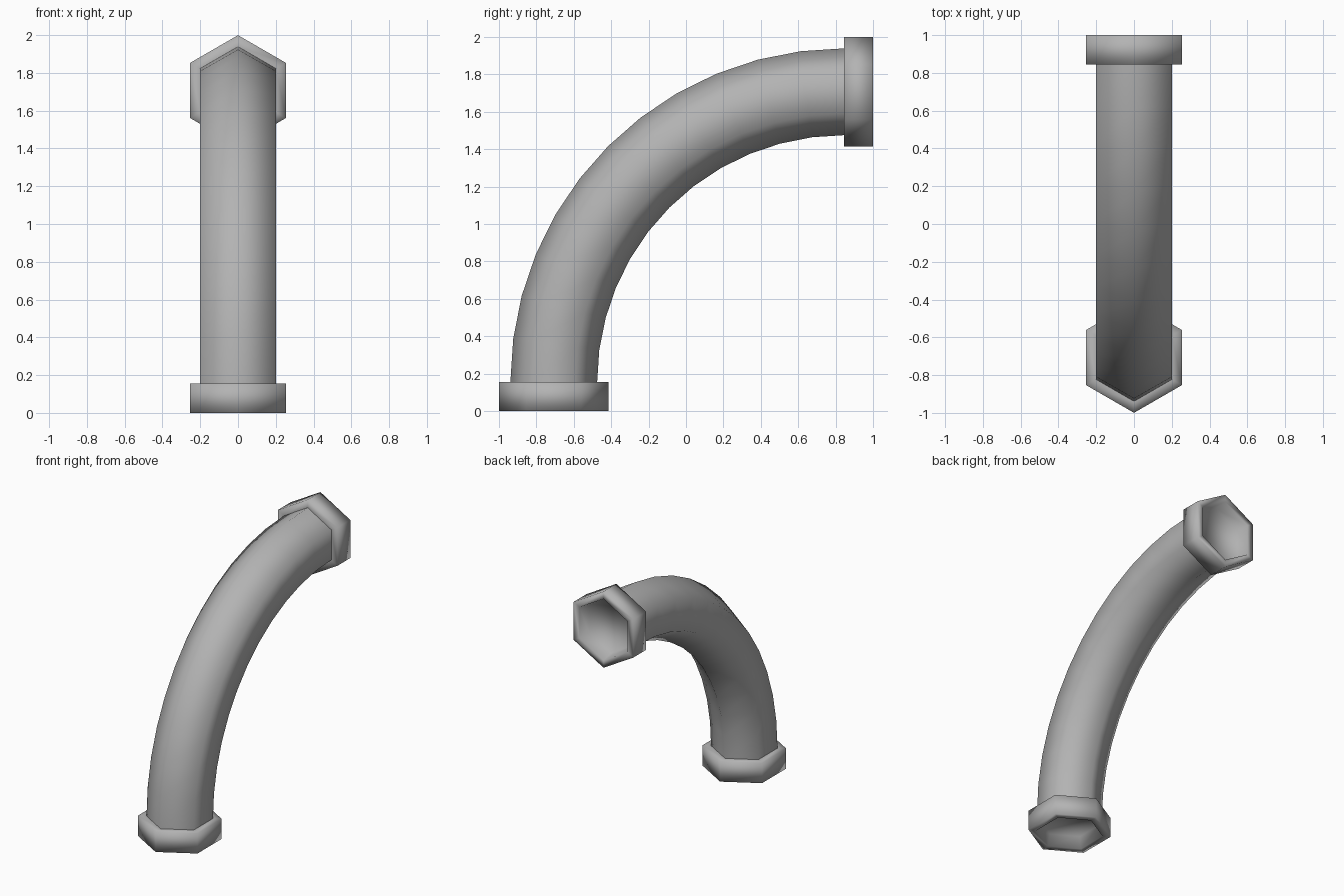
import bpy, math
from mathutils import Vector

if "Cube" in bpy.data.objects:
    bpy.data.objects.remove(bpy.data.objects["Cube"])

# Quarter bend in the y-z plane: arc centre, arc radius, collar length
CY, CZ, BEND, COLLAR = 0.845, 0.155, 1.552, 0.155
PIPE_R, COLLAR_R, SIDES, STEPS = 0.232, 0.2925, 6, 12
RIM_R, FLOOR_R, RECESS = 0.236, 0.215, 0.09

grey = bpy.data.materials.new("dark_grey")
grey.diffuse_color = (0.45, 0.45, 0.45, 1)
grey.use_nodes = True
grey.node_tree.nodes["Principled BSDF"].inputs["Base Color"].default_value = grey.diffuse_color


def hex_ring(angle, radius, shift=0.0):
    """Hexagon around the bend path, pushed by shift along the path tangent."""
    out = Vector((0, -math.cos(angle), math.sin(angle)))
    tangent = Vector((0, math.sin(angle), math.cos(angle)))
    mid = Vector((0, CY, CZ)) + out * BEND + tangent * shift
    side = Vector((1, 0, 0))
    return [mid + radius * (out * math.cos(a) + side * math.sin(a))
            for a in (2 * math.pi * i / SIDES for i in range(SIDES))]


def skin(name, rings, cap=False, flip=False):
    """Join consecutive rings with quads, optionally cap the last, shade smooth."""
    verts = [v for r in rings for v in r]
    faces = []
    for j in range(len(rings) - 1):
        a, b = j * SIDES, (j + 1) * SIDES
        for i in range(SIDES):
            m = (i + 1) % SIDES
            faces.append((a + i, a + m, b + m, b + i))
    if cap:
        last = (len(rings) - 1) * SIDES
        faces.append(tuple(range(last, last + SIDES)))
    if flip:
        faces = [f[::-1] for f in faces]
    mesh = bpy.data.meshes.new(name)
    mesh.from_pydata(verts, [], faces)
    mesh.materials.append(grey)
    for p in mesh.polygons:
        p.use_smooth = True
    obj = bpy.data.objects.new(name, mesh)
    bpy.context.collection.objects.link(obj)
    return obj


# Hexagonal pipe swept through 90 degrees
skin("bent_pipe", [hex_ring(math.radians(90) * s / STEPS, PIPE_R)
                   for s in range(STEPS + 1)])

# Collars at both ends: shoulder, outer wall, rim and recessed floor
for name, angle, d in (("lower_collar", 0, -1), ("upper_collar", math.pi / 2, 1)):
    profile = [(PIPE_R, 0), (COLLAR_R, 0), (COLLAR_R, COLLAR),
               (RIM_R, COLLAR), (FLOOR_R, COLLAR - RECESS)]
    skin(name, [hex_ring(angle, r, d * s) for r, s in profile],
         cap=True, flip=d < 0)
